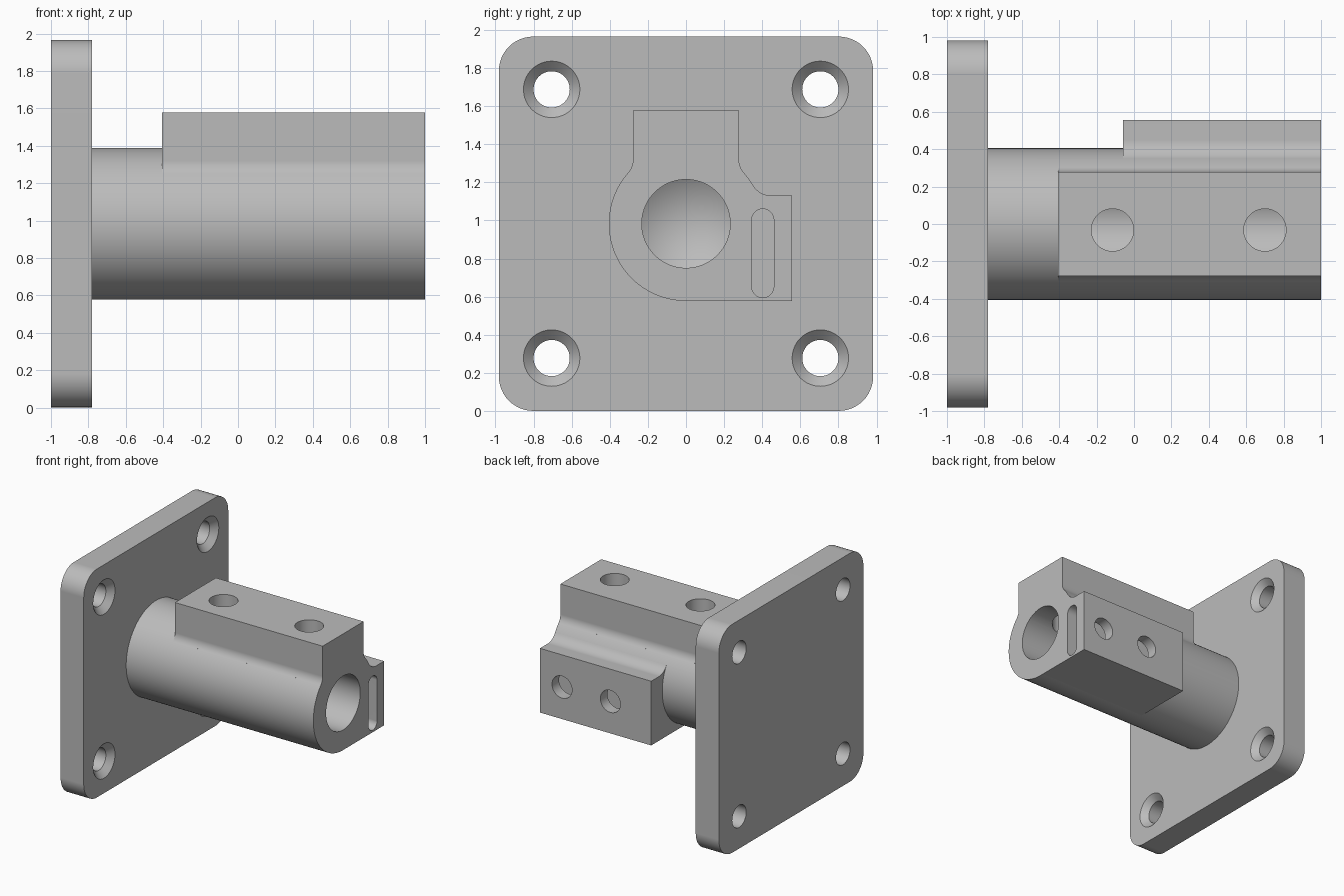
import bpy, bmesh
from math import sin, cos, pi, atan2, hypot
from mathutils import Vector

cube = bpy.data.objects.get("Cube")
if cube:
    bpy.data.objects.remove(cube, do_unlink=True)

AXIS_Z = 0.983      # height of the socket axis
R = 0.405           # socket outer radius
END = 1.1           # overshoot, trimmed flush at x = 1

steel = bpy.data.materials.new("plain_grey")
steel.use_nodes = True
grey = (0.5, 0.5, 0.5, 1)
steel.diffuse_color = grey
steel.node_tree.nodes["Principled BSDF"].inputs["Base Color"].default_value = grey


def finish(name, bm):
    bmesh.ops.remove_doubles(bm, verts=bm.verts, dist=1e-5)
    bmesh.ops.recalc_face_normals(bm, faces=bm.faces)
    mesh = bpy.data.meshes.new(name)
    bm.to_mesh(mesh)
    bm.free()
    mesh.materials.append(steel)
    obj = bpy.data.objects.new(name, mesh)
    bpy.context.collection.objects.link(obj)
    return obj


def prism(name, profile, x0, x1):
    """Extrude a (y, height above axis) profile along x."""
    bm = bmesh.new()
    face = bm.faces.new([bm.verts.new((x0, y, AXIS_Z + h)) for y, h in profile])
    new = bmesh.ops.extrude_face_region(bm, geom=[face])["geom"]
    moved = [v for v in new if isinstance(v, bmesh.types.BMVert)]
    bmesh.ops.translate(bm, verts=moved, vec=(x1 - x0, 0, 0))
    return finish(name, bm)


def lathe(name, rings, origin, axis, n=64):
    """Revolve (distance, radius) rings about an axis."""
    bm = bmesh.new()
    turn = Vector((0, 0, 1)).rotation_difference(Vector(axis))
    loops = [[bm.verts.new(Vector(origin) + turn @ Vector(
        (r * cos(2 * pi * i / n), r * sin(2 * pi * i / n), t)))
        for i in range(n)] for t, r in rings]
    for a, b in zip(loops, loops[1:]):
        for i in range(n):
            j = (i + 1) % n
            bm.faces.new((a[i], a[j], b[j], b[i]))
    for loop, ring in ((loops[0], rings[0]), (loops[-1], rings[-1])):
        if ring[1] > 0:
            bm.faces.new(loop)
    return finish(name, bm)


def arc(cy, ch, r, a0, a1, n=12):
    return [(cy + r * cos(a0 + (a1 - a0) * i / n),
             ch + r * sin(a0 + (a1 - a0) * i / n)) for i in range(n + 1)]


def combine(target, tool, operation):
    mod = target.modifiers.new(operation.lower(), 'BOOLEAN')
    mod.operation, mod.solver, mod.object = operation, 'EXACT', tool
    bpy.context.view_layer.objects.active = target
    bpy.ops.object.modifier_apply(modifier=mod.name)
    bpy.data.objects.remove(tool, do_unlink=True)


def smooth(obj):
    bpy.ops.object.select_all(action='DESELECT')
    obj.select_set(True)
    bpy.context.view_layer.objects.active = obj
    bpy.ops.object.shade_smooth_by_angle(angle=0.5)
    mod = obj.modifiers.new("even_shading", 'WEIGHTED_NORMAL')
    mod.keep_sharp = True


# Square mounting plate with rounded corners
half, corner = 0.982, 0.18
c = half - corner
outline = []
for k, (sy, sz) in enumerate(((1, 1), (-1, 1), (-1, -1), (1, -1))):
    outline += arc(sy * c, sz * c, corner, k * pi / 2, (k + 1) * pi / 2)
plate = prism("mounting_plate", outline, -1, -0.78)

# Countersunk screw holes
for sy in (-1, 1):
    for sz in (-1, 1):
        rings = [(0, 0.095), (0.27, 0.095), (0.32, 0.148), (0.33, 0.158)]
        hole = lathe("screw_hole", rings,
                     (-1.1, sy * 0.705, AXIS_Z + sz * 0.705), (1, 0, 0))
        combine(plate, hole, 'DIFFERENCE')

# Round socket
body = lathe("socket_body", [(0, R), (END + 0.79, R)], (-0.79, 0, AXIS_Z), (1, 0, 0), 128)

# Top boss, blended into the socket on both sides
w, r = 0.278, 0.1
h = ((R + r) ** 2 - (w + r) ** 2) ** 0.5
side = [(w, 0.594)] + arc(w + r, h, r, pi, pi + atan2(h, w + r)) + [(0.1, 0.1)]
boss = prism("top_boss", side + [(-y, z) for y, z in reversed(side)], -0.405, END)
combine(body, boss, 'UNION')

# Side block, flush with the bottom of the socket
y, h = 0.45, 0.2635
r = hypot(y, h) - R
profile = [(0.03, -R), (0.556, -R), (0.556, h - r)]
profile += arc(y, h, r, 1.5 * pi, pi + atan2(h, y)) + [(0.03, 0)]
combine(body, prism("side_block", profile, -0.058, END), 'UNION')

# Trim the open end flat
square = [(-1, -1), (1, -1), (1, 1), (-1, 1)]
combine(body, prism("end_trim", square, 1, 1.3), 'DIFFERENCE')

# Blind bore with a conical bottom
bore = lathe("bore", [(0, 0.232), (1.7, 0.232), (1.84, 0)],
             (END, 0, AXIS_Z), (-1, 0, 0), 96)
combine(body, bore, 'DIFFERENCE')

# Blind slot in the side block
sr, sy, top, bottom = 0.058, 0.403, 0.02, -0.33
slot = arc(sy, top, sr, 0, pi) + arc(sy, bottom, sr, pi, 2 * pi)
combine(body, prism("slot", slot, 0.13, END), 'DIFFERENCE')

# Set-screw holes: top pair into the bore, side pair into the slot
for x in (-0.115, 0.7):
    hole = lathe("top_hole", [(0, 0.113), (0.7, 0.113)], (x, -0.032, AXIS_Z), (0, 0, 1))
    combine(body, hole, 'DIFFERENCE')
for x in (0.33, 0.79):
    hole = lathe("side_hole", [(0, 0.095), (0.3, 0.095)], (x, sy, 0.853), (0, 1, 0))
    combine(body, hole, 'DIFFERENCE')

for obj in (plate, body):
    smooth(obj)
